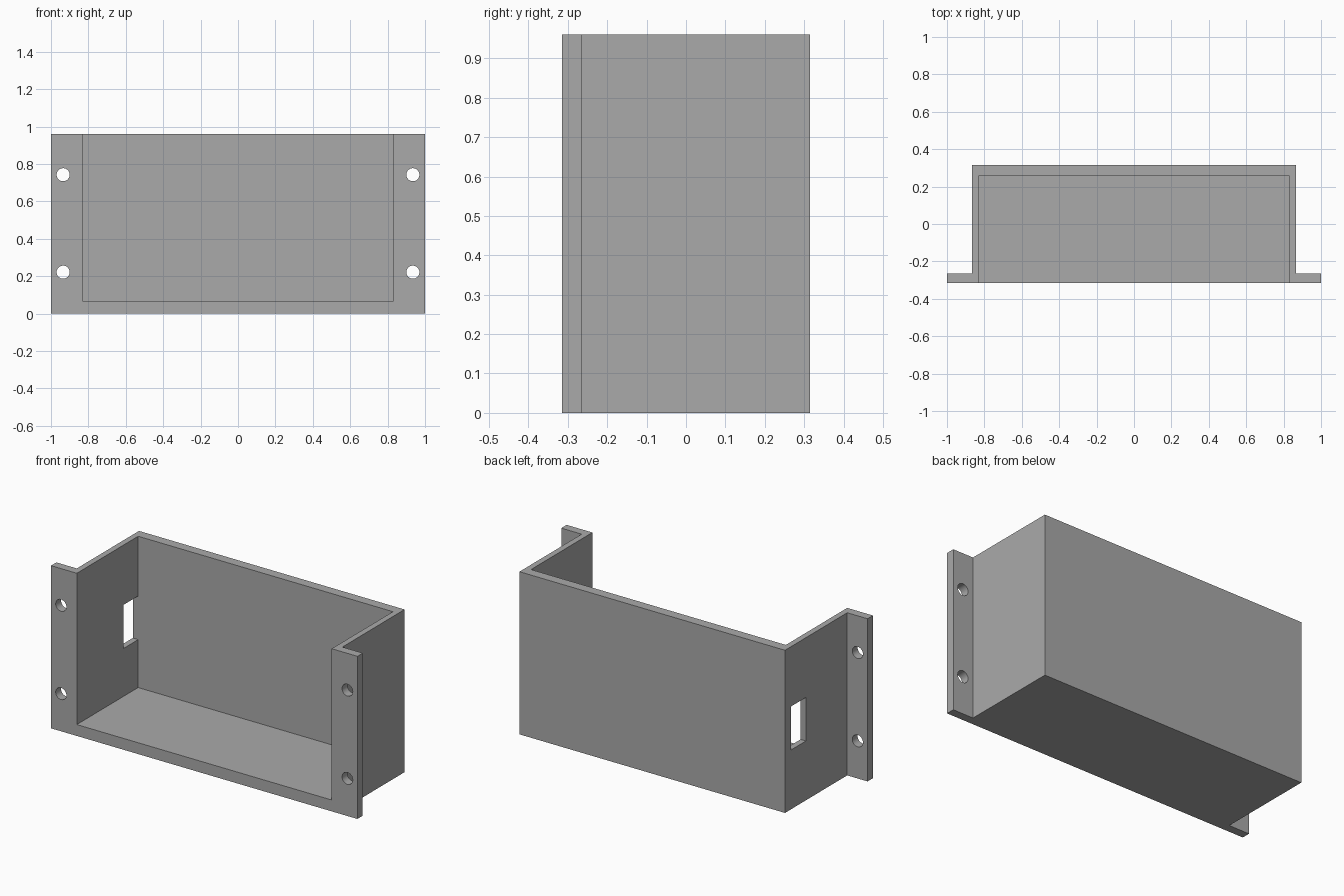
import bpy
import bmesh
import math
from mathutils import Matrix, Vector

default = bpy.data.objects.get("Cube")
if default:
    bpy.data.objects.remove(default, do_unlink=True)

HEIGHT, DEPTH = 0.96, 0.315      # full height, half depth
OUTER, INNER = 0.867, 0.832      # half widths of the box
BACK, FLOOR = 0.257, 0.067       # inner back face, floor top
FLANGE = -0.265                  # rear face of the mounting flanges

grey = bpy.data.materials.new("grey")
grey.use_nodes = True
colour = (0.4, 0.4, 0.4, 1)
grey.diffuse_color = colour
grey.node_tree.nodes["Principled BSDF"].inputs["Base Color"].default_value = colour


def make_object(name, bm):
    bmesh.ops.recalc_face_normals(bm, faces=bm.faces[:])
    mesh = bpy.data.meshes.new(name)
    bm.to_mesh(mesh)
    bm.free()
    mesh.materials.append(grey)
    obj = bpy.data.objects.new(name, mesh)
    bpy.context.collection.objects.link(obj)
    return obj


def box(name, low, high):
    low, high = Vector(low), Vector(high)
    bm = bmesh.new()
    place = Matrix.Translation((low + high) / 2) @ Matrix.Diagonal((*(high - low), 1))
    bmesh.ops.create_cube(bm, size=1, matrix=place)
    return make_object(name, bm)


def hole(name, x, z):
    bm = bmesh.new()
    place = Matrix.Translation((x, -0.29, z)) @ Matrix.Rotation(math.pi / 2, 4, "X")
    bmesh.ops.create_cone(bm, cap_ends=True, segments=32, radius1=0.035,
                          radius2=0.035, depth=0.2, matrix=place)
    return make_object(name, bm)


# Outer block with a flange on each side, extruded from its plan outline
half = [(1, -DEPTH), (1, FLANGE), (OUTER, FLANGE), (OUTER, DEPTH)]
outline = half + [(-x, y) for x, y in reversed(half)]
bm = bmesh.new()
base = bm.faces.new([bm.verts.new((x, y, 0)) for x, y in outline])
top = bmesh.ops.extrude_face_region(bm, geom=[base])["geom"]
bmesh.ops.translate(bm, vec=(0, 0, HEIGHT),
                    verts=[v for v in top if isinstance(v, bmesh.types.BMVert)])
bracket = make_object("mounting_bracket", bm)

# Cavity open to the front and top, cable window, and four screw holes
cutters = [
    box("cavity_cutter", (-INNER, -0.5, FLOOR), (INNER, BACK, 1.2)),
    box("window_cutter", (-1.1, 0.12, 0.35), (-0.7, BACK, 0.607)),
]
for side in (-1, 1):
    for z in (0.222, 0.743):
        cutters.append(hole("screw_hole_cutter", side * 0.935, z))

for cutter in cutters:
    cutter.hide_render = True
    cut = bracket.modifiers.new(cutter.name, "BOOLEAN")
    cut.operation = "DIFFERENCE"
    cut.solver = "EXACT"
    cut.object = cutter

# Bake the cuts and drop the cutters
bpy.context.view_layer.update()
evaluated = bracket.evaluated_get(bpy.context.evaluated_depsgraph_get())
bracket.data = bpy.data.meshes.new_from_object(evaluated)
bracket.modifiers.clear()
for cutter in cutters:
    bpy.data.objects.remove(cutter, do_unlink=True)

# Smooth hole walls, sharp edges elsewhere
bpy.ops.object.select_all(action="DESELECT")
bracket.select_set(True)
bpy.context.view_layer.objects.active = bracket
bpy.ops.object.shade_smooth_by_angle(angle=math.radians(30))
